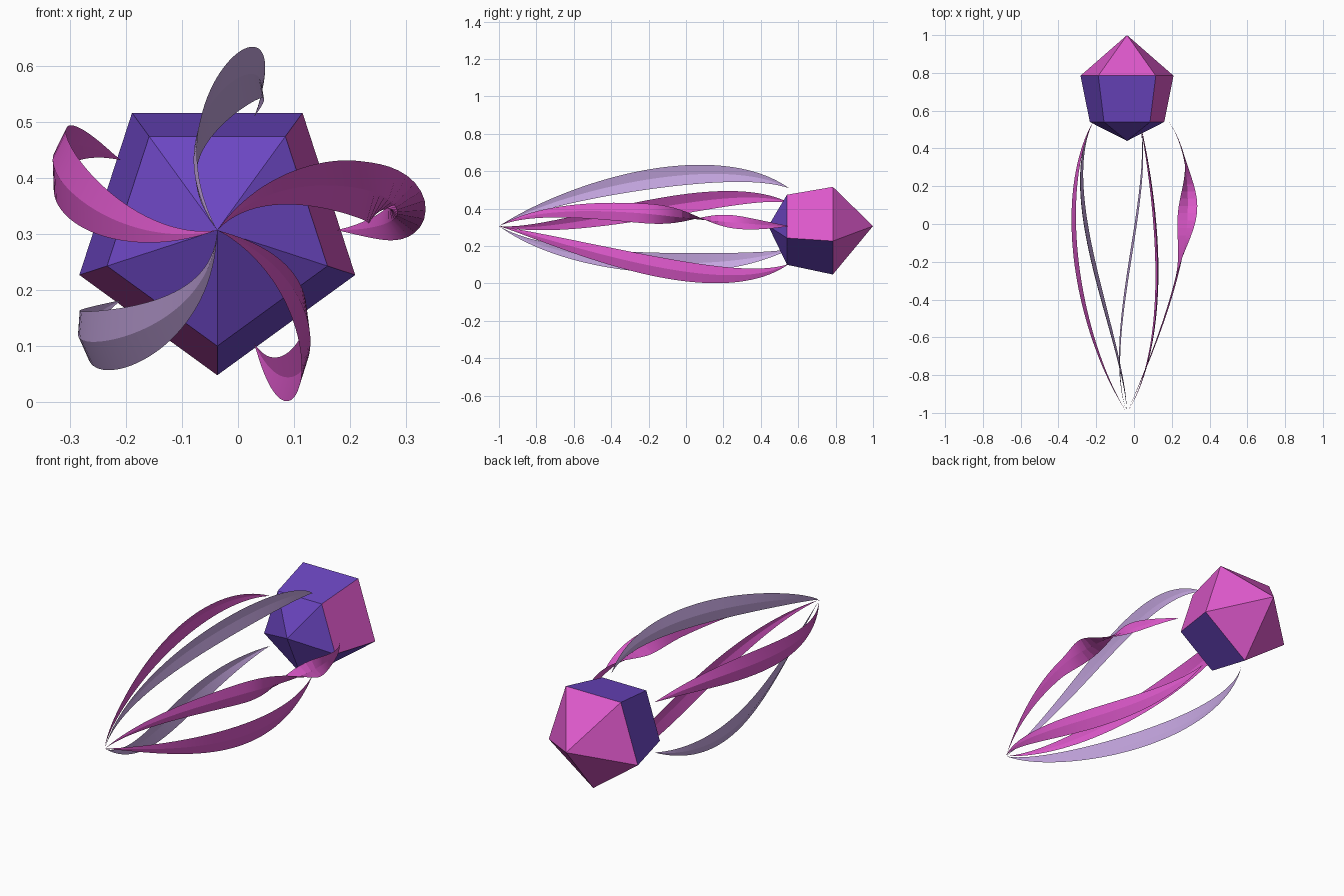
import bpy, bmesh, math
from mathutils import Vector

if "Cube" in bpy.data.objects:
    bpy.data.objects.remove(bpy.data.objects["Cube"])

CX, CZ = -0.037, 0.307      # axis of the whole model, running along y


def material(name, rgb):
    m = bpy.data.materials.new(name)
    m.diffuse_color = (*rgb, 1)
    m.use_nodes = True
    m.node_tree.nodes["Principled BSDF"].inputs["Base Color"].default_value = m.diffuse_color
    return m


PINK = material("orchid pink", (0.73, 0.10, 0.60))
PURPLE = material("deep violet", (0.15, 0.062, 0.54))
LILAC = material("pale lilac", (0.57, 0.39, 0.76))


def make_object(name, bm, mats):
    mesh = bpy.data.meshes.new(name)
    bm.to_mesh(mesh)
    bm.free()
    for m in mats:
        mesh.materials.append(m)
    ob = bpy.data.objects.new(name, mesh)
    bpy.context.collection.objects.link(ob)
    return ob


# Five-sided gem: two pentagon rings closed by pointed ends
def gem():
    bm = bmesh.new()

    def ring(r, y):
        return [bm.verts.new((CX + r * math.cos(math.radians(-90 + 72 * k)), y,
                              CZ + r * math.sin(math.radians(-90 + 72 * k)))) for k in range(5)]

    small, big = ring(0.207, 0.54), ring(0.259, 0.785)
    front, back = bm.verts.new((CX, 0.44, CZ)), bm.verts.new((CX, 1.0, CZ))
    for k in range(5):
        j = (k + 1) % 5
        bm.faces.new((front, small[k], small[j])).material_index = 0
        side = bm.faces.new((small[k], big[k], big[j], small[j]))
        side.material_index = 1 if k in (1, 4) else 0
        bm.faces.new((back, big[j], big[k])).material_index = 1
    bmesh.ops.recalc_face_normals(bm, faces=bm.faces)
    make_object("gem", bm, [PURPLE, PINK])


# Path of one swirling petal: bezier in radial, sideways and y directions
PATH = [(0, 0, -1), (0.149, 0.18, -0.65), (0.41, 0, 0.2), (0.213, 0, 0.55)]


def path_point(t, angle):
    s = 1 - t
    w = (s ** 3, 3 * s * s * t, 3 * s * t * t, t ** 3)
    u, v, y = (sum(w[i] * PATH[i][k] for i in range(4)) for k in range(3))
    c, n = math.cos(angle), math.sin(angle)
    stretch = 1 + 0.17 * math.sin(math.pi * t) ** 0.7
    return Vector((CX + (u * c - v * n) * stretch, y, CZ + u * n + v * c))


# Petal: creased ribbon, upright across, pointed at both ends
def petal(name, degrees, mat, tilt, fold, twist=False, steps=44):
    bm = bmesh.new()
    rows = []
    for i in range(steps + 1):
        t = i / steps
        p = path_point(t, math.radians(degrees))
        half = 0.054 * max(0.0, math.sin(math.pi * t ** 1.2))
        a = math.radians(tilt)
        if twist:                       # half turn near the widest part
            k = min(1, max(0, (t - 0.46) / 0.42))
            a += math.pi * k * k * (3 - 2 * k)
        across = Vector((math.sin(a), 0, math.cos(a)))
        out = Vector((math.cos(a), 0, -math.sin(a))) * fold * half
        if i in (0, steps):
            rows.append([bm.verts.new(p)] * 3)
        else:
            rows.append([bm.verts.new(q) for q in
                         (p + across * half - out * 0.5, p + out * 0.5,
                          p - across * half - out * 0.5)])
    for r0, r1 in zip(rows, rows[1:]):
        for k in range(2):
            corners = list(dict.fromkeys((r0[k], r0[k + 1], r1[k + 1], r1[k])))
            bm.faces.new(corners)
    ob = make_object(name, bm, [mat])
    bpy.ops.object.select_all(action='DESELECT')
    ob.select_set(True)
    bpy.context.view_layer.objects.active = ob
    bpy.ops.object.shade_smooth_by_angle(angle=math.radians(12))


gem()
petal("right_petal", 0, PINK, 0, 0.2, twist=True)
petal("top_petal", 72, LILAC, 2, -0.2)
petal("left_petal", 144, PINK, 12, -0.25)
petal("lower_left_petal", 216, LILAC, -10, -0.25)
petal("lower_right_petal", 288, PINK, 5, 0.22)
